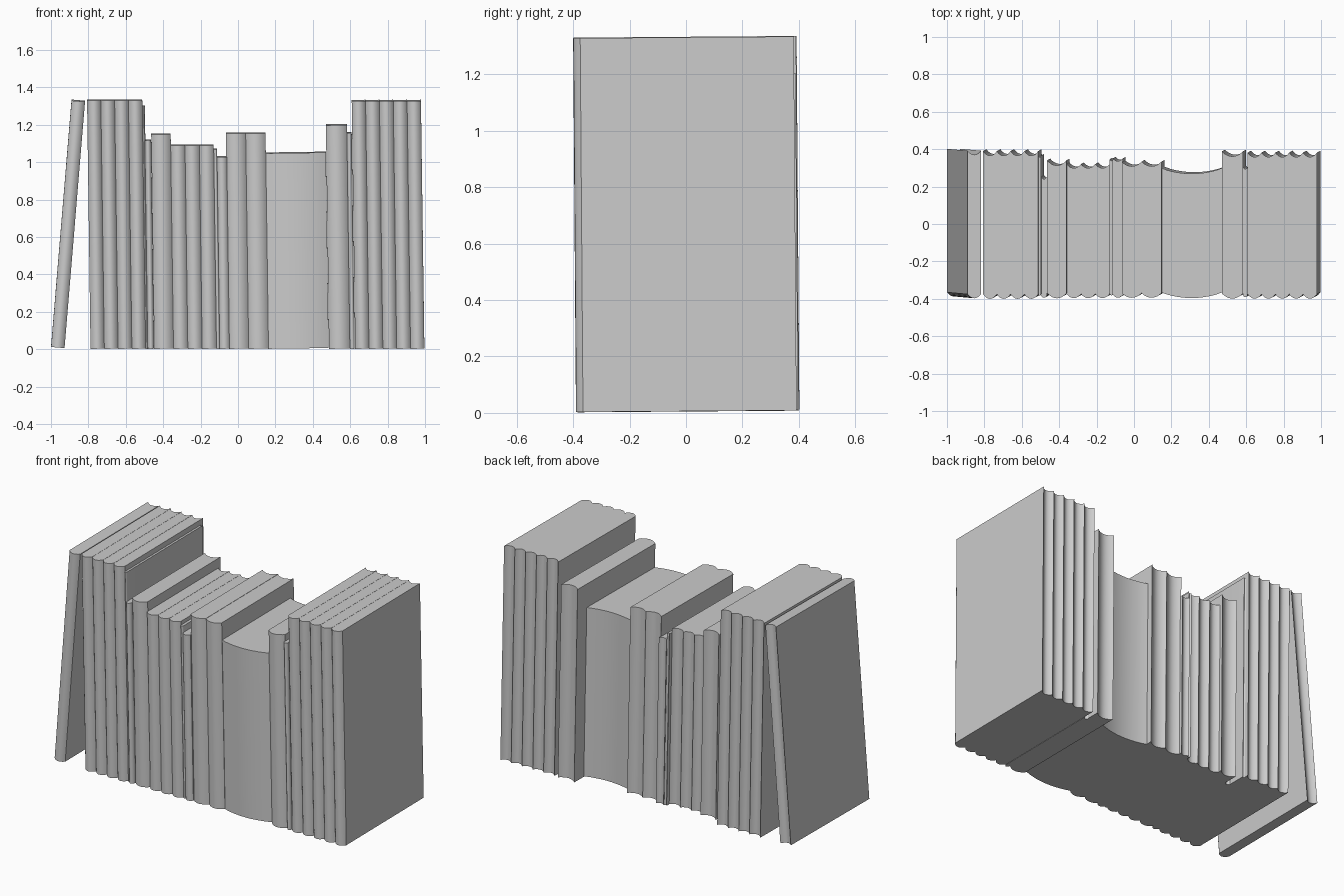
import bpy, bmesh, math

cube = bpy.data.objects.get("Cube")
if cube:
    bpy.data.objects.remove(cube, do_unlink=True)

grey = bpy.data.materials.new("plain grey")
grey.use_nodes = True
GREY = (0.6, 0.6, 0.6, 1)
grey.diffuse_color = GREY
grey.node_tree.nodes["Principled BSDF"].inputs["Base Color"].default_value = GREY

BACKWARD = -0.0075   # slight forward tilt of every book
SIDEWAYS = -0.014    # slight sideways tilt of the standing row


def book(name, left, right, height, front, back, bulge, lean=SIDEWAYS, base=0.005):
    """Rounded spine in front, hollow fore-edge behind; left/right are measured at the top."""
    steps = 10
    outline = []
    for i in range(steps + 1):
        t = i / steps
        outline.append((left + (right - left) * t, front - bulge * math.sin(math.pi * t) ** 0.8))
    for i in range(steps + 1):
        t = 1 - i / steps
        outline.append((left + (right - left) * t, back - bulge * math.sin(math.pi * t) ** 0.8))
    bm = bmesh.new()
    rings = []
    for z in (base, height):
        ring = []
        for x, y in outline:
            ring.append(bm.verts.new((x + lean * (z - height),
                                      y + BACKWARD * (z - height / 2),
                                      z - lean * (x - left) - BACKWARD * y)))
        rings.append(ring)
    low, high = rings
    n = len(outline)
    for i in range(n):
        j = (i + 1) % n
        bm.faces.new((low[i], low[j], high[j], high[i]))
    bm.faces.new(high)
    bm.faces.new(low[::-1])
    bmesh.ops.recalc_face_normals(bm, faces=bm.faces)
    mesh = bpy.data.meshes.new(name)
    bm.to_mesh(mesh)
    bm.free()
    mesh.materials.append(grey)
    obj = bpy.data.objects.new(name, mesh)
    bpy.context.collection.objects.link(obj)
    bpy.ops.object.select_all(action='DESELECT')
    obj.select_set(True)
    bpy.context.view_layer.objects.active = obj
    bpy.ops.object.shade_smooth_by_angle(angle=math.radians(35))


def volumes(name, count, left, right, *shape):
    """A set of equal books side by side."""
    w = (right - left) / count
    for i in range(count):
        book(f"{name}_{i + 1}", left + w * i, left + w * (i + 1), *shape)


# Leaning book at the end of the row
book("leaning_book", -0.89, -0.818, 1.332, -0.37, 0.397, 0.022, 0.083, 0.015)

# Standing row: name, count, left, right, height, front, back, bulge
volumes("tall_right_set", 4, -0.807, -0.512, 1.332, -0.37, 0.395, 0.025)
volumes("thin_tall_book", 1, -0.512, -0.498, 1.30, -0.37, 0.37, 0.008)
volumes("thin_short_book", 1, -0.498, -0.464, 1.12, -0.375, 0.26, 0.015)
volumes("medium_book", 1, -0.464, -0.36, 1.15, -0.365, 0.345, 0.028)
volumes("short_set", 3, -0.36, -0.13, 1.092, -0.37, 0.325, 0.022)
volumes("booklet", 1, -0.13, -0.112, 1.07, -0.37, 0.35, 0.008)
volumes("pamphlet", 1, -0.112, -0.06, 1.03, -0.375, 0.355, 0.015)
volumes("middle_pair", 2, -0.065, 0.147, 1.155, -0.365, 0.338, 0.025)
volumes("thick_book", 1, 0.147, 0.47, 1.05, -0.362, 0.303, 0.03)
volumes("wide_book", 1, 0.47, 0.582, 1.20, -0.367, 0.393, 0.027)
volumes("thin_divider_book", 1, 0.582, 0.608, 1.16, -0.375, 0.31, 0.012)
volumes("tall_left_set", 5, 0.608, 0.978, 1.33, -0.37, 0.387, 0.024)
